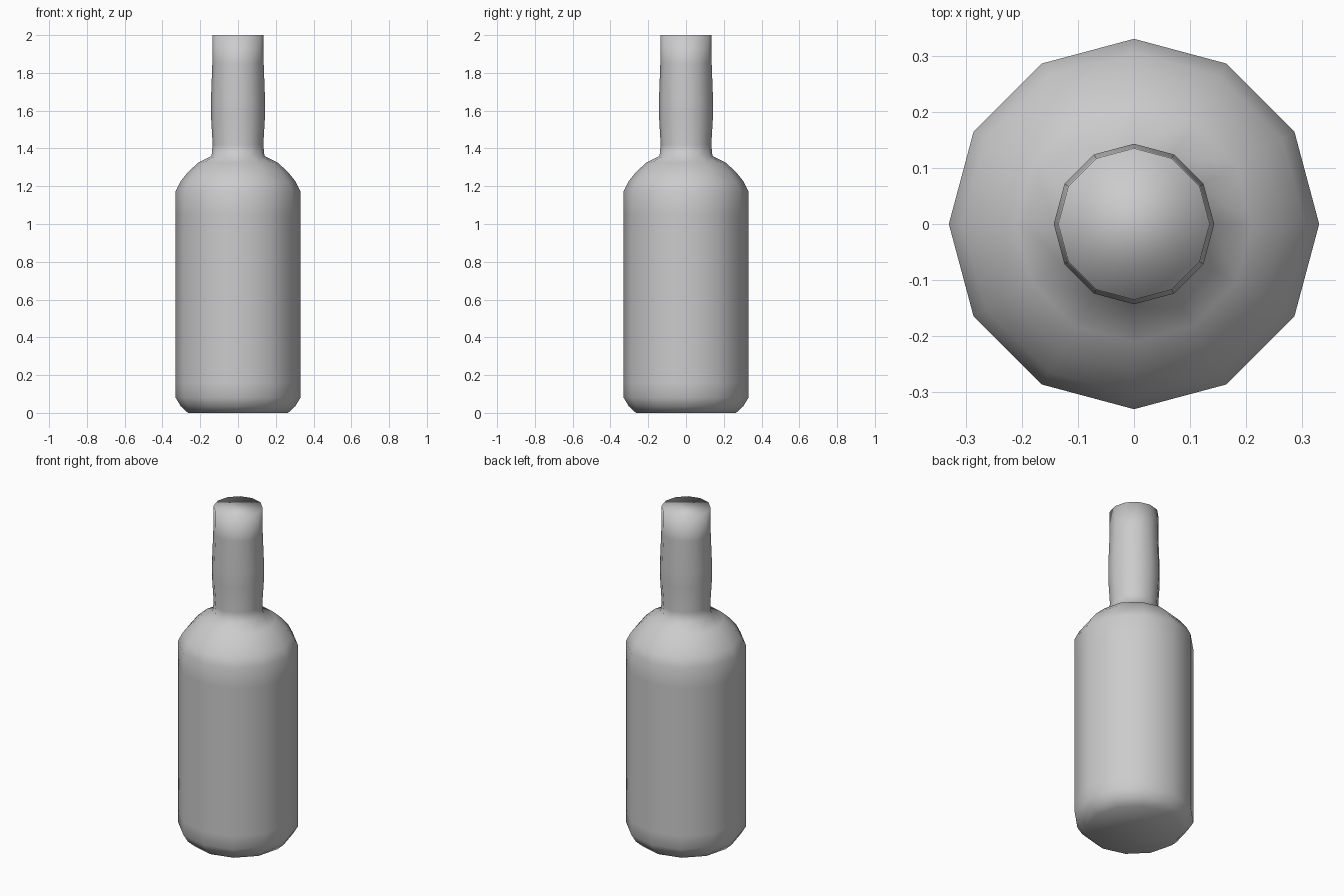
import bpy, bmesh
from math import cos, sin, tau

cube = bpy.data.objects.get("Cube")
if cube:
    bpy.data.objects.remove(cube)

SIDES = 12

# Single grey material
grey = bpy.data.materials.new("plain_grey")
grey.use_nodes = True
colour = (0.6, 0.6, 0.6, 1)
grey.diffuse_color = colour
grey.node_tree.nodes["Principled BSDF"].inputs["Base Color"].default_value = colour

# Bottle outline as (radius, height): base, body, shoulder, neck, lip
profile = [
    (0.265, 0.0), (0.303, 0.035), (0.33, 0.08), (0.33, 0.16),
    (0.33, 1.05), (0.33, 1.175), (0.305, 1.225), (0.265, 1.275),
    (0.21, 1.325), (0.14, 1.36), (0.134, 1.42),
    (0.143, 1.57), (0.143, 1.66), (0.136, 1.85), (0.135, 2.0),
]


def lathe(name, outline, material):
    """Closed solid of revolution with a corner on each axis."""
    bm = bmesh.new()
    rings = [[bm.verts.new((r * cos(tau * i / SIDES), r * sin(tau * i / SIDES), z))
              for i in range(SIDES)] for r, z in outline]
    for low, high in zip(rings, rings[1:]):
        for i in range(SIDES):
            j = (i + 1) % SIDES
            bm.faces.new((low[i], low[j], high[j], high[i]))
    bm.faces.new(rings[0][::-1])
    bm.faces.new(rings[-1])
    for face in bm.faces:
        face.smooth = True
    mesh = bpy.data.meshes.new(name)
    bm.to_mesh(mesh)
    bm.free()
    mesh.materials.append(material)
    obj = bpy.data.objects.new(name, mesh)
    bpy.context.collection.objects.link(obj)
    return obj


lathe("bottle", profile, grey)
